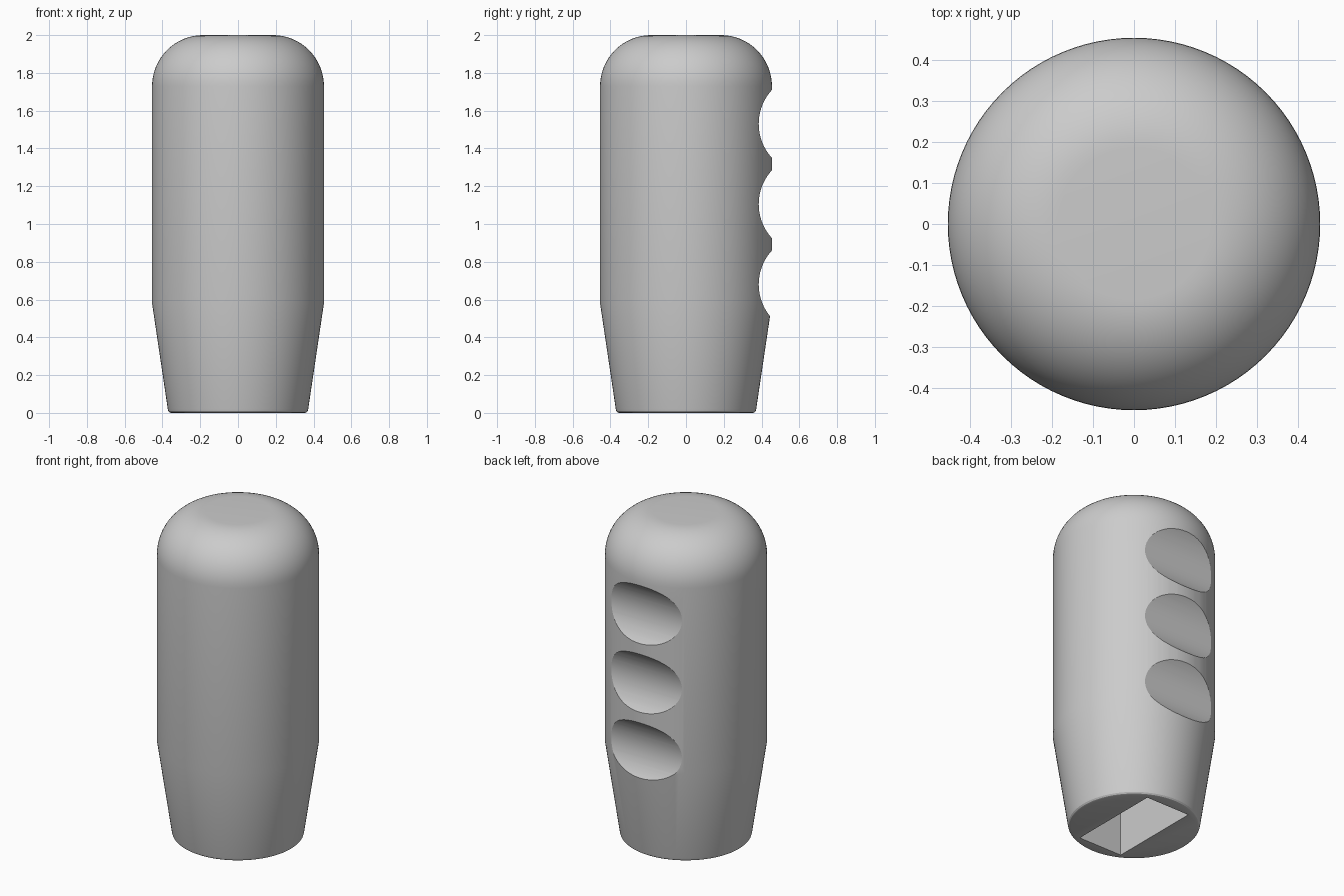
import bpy, bmesh
from math import sin, cos, pi, tau, radians
from mathutils import Matrix, Vector

default = bpy.data.objects.get("Cube")
if default:
    bpy.data.objects.remove(default, do_unlink=True)

grey = bpy.data.materials.new("plain grey")
grey.use_nodes = True
grey.diffuse_color = (0.6, 0.6, 0.6, 1)
grey.node_tree.nodes["Principled BSDF"].inputs["Base Color"].default_value = (0.6, 0.6, 0.6, 1)

RADIUS = 0.455
HEIGHT = 2.0
DOME = 0.27
SEGMENTS = 96


def add_object(name, bm):
    bmesh.ops.recalc_face_normals(bm, faces=bm.faces)
    mesh = bpy.data.meshes.new(name)
    bm.to_mesh(mesh)
    bm.free()
    mesh.materials.append(grey)
    obj = bpy.data.objects.new(name, mesh)
    bpy.context.scene.collection.objects.link(obj)
    return obj


def lathe(name, profile):
    """Turn an (r, z) profile around z and cap both ends."""
    bm = bmesh.new()
    verts = [bm.verts.new((r, 0, z)) for r, z in profile]
    edges = [bm.edges.new(pair) for pair in zip(verts, verts[1:])]
    bmesh.ops.spin(bm, geom=verts + edges, cent=(0, 0, 0), axis=(0, 0, 1),
                   angle=tau, steps=SEGMENTS, use_merge=True)
    bmesh.ops.remove_doubles(bm, verts=bm.verts, dist=1e-5)
    rims = [e for e in bm.edges if e.is_boundary]
    bmesh.ops.holes_fill(bm, edges=rims, sides=0)
    return add_object(name, bm)


def cut(target, cutter):
    """Subtract the cutter from the target, then discard it."""
    cutter.hide_render = True
    mod = target.modifiers.new("cut", "BOOLEAN")
    mod.operation = "DIFFERENCE"
    mod.solver = "EXACT"
    mod.object = cutter
    bpy.context.view_layer.objects.active = target
    bpy.ops.object.modifier_apply(modifier=mod.name)
    bpy.data.objects.remove(cutter, do_unlink=True)


# Handle body: rounded base edge, tapered foot, straight barrel, domed top
profile = [(0.354, 0), (0.363, 0.003), (0.369, 0.01), (0.372, 0.022), (RADIUS, 0.58)]
for i in range(17):
    a = i / 16 * pi / 2
    profile.append((RADIUS - DOME + DOME * cos(a), HEIGHT - DOME + DOME * sin(a)))
grip = lathe("handle_grip", profile)

# Three finger grooves across the back
for z in (0.68, 1.105, 1.53):
    bm = bmesh.new()
    bmesh.ops.create_cone(bm, cap_ends=True, segments=96, radius1=0.266, radius2=0.266,
                          depth=1.2, matrix=Matrix.Translation((0, 0.651, z))
                          @ Matrix.Rotation(pi / 2, 4, "Y"))
    cut(grip, add_object("finger_groove_cutter", bm))

# Rectangular socket in the underside
bm = bmesh.new()
bmesh.ops.create_cube(bm, size=1, matrix=Matrix.Translation((0, 0, 0.5))
                      @ Matrix.Diagonal(Vector((0.3, 0.59, 1.4, 1))))
cut(grip, add_object("socket_cutter", bm))

# Smooth surfaces with crisp groove and socket edges
for obj in bpy.context.selected_objects:
    obj.select_set(False)
grip.select_set(True)
bpy.context.view_layer.objects.active = grip
bpy.ops.object.shade_smooth_by_angle(angle=radians(25))
